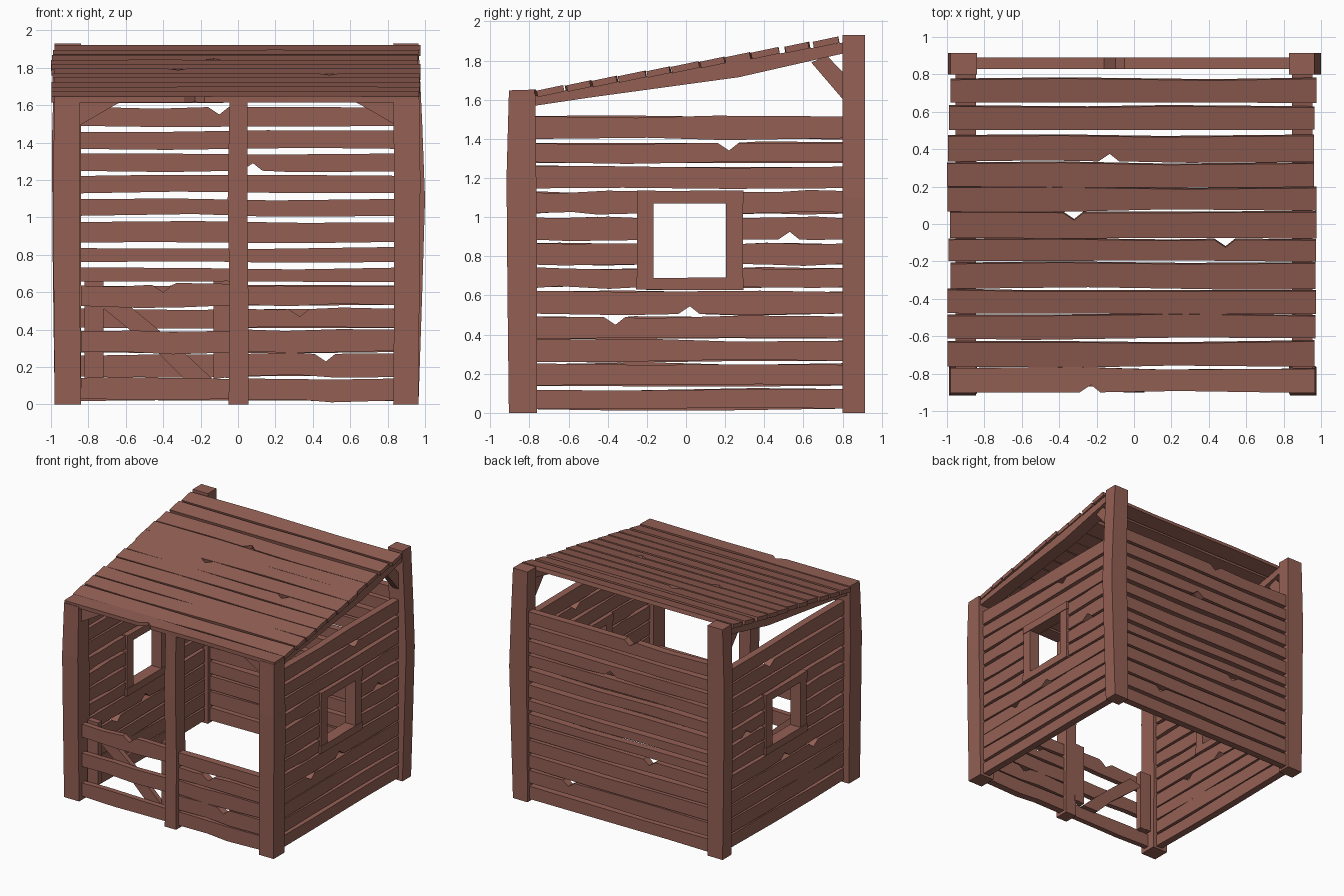
import bpy, bmesh, math, random
from mathutils import Vector

if "Cube" in bpy.data.objects:
    bpy.data.objects.remove(bpy.data.objects["Cube"])

random.seed(7)
wood = bpy.data.materials.new("reddish brown wood")
wood.diffuse_color = (0.292, 0.115, 0.088, 1)
wood.use_nodes = True
wood.node_tree.nodes["Principled BSDF"].inputs["Base Color"].default_value = wood.diffuse_color


def finish(name, bm):
    bmesh.ops.recalc_face_normals(bm, faces=bm.faces)
    me = bpy.data.meshes.new(name)
    bm.to_mesh(me)
    bm.free()
    me.materials.append(wood)
    ob = bpy.data.objects.new(name, me)
    bpy.context.collection.objects.link(ob)
    return ob


def prism(name, outline, t0, t1, place):
    """Extrude a 2D outline from t0 to t1; place maps (u, v, t) to the world."""
    bm = bmesh.new()
    a = [bm.verts.new(place(u, v, t0)) for u, v in outline]
    b = [bm.verts.new(place(u, v, t1)) for u, v in outline]
    n = len(a)
    bm.faces.new(a)
    bm.faces.new(b[::-1])
    for i in range(n):
        bm.faces.new((a[i], a[(i + 1) % n], b[(i + 1) % n], b[i]))
    return finish(name, bm)


def board(name, u0, u1, v0, v1, t0, t1, place, notch=None, wob=0.009):
    """Rough plank: wavy long edges and an optional V notch (u, 'top' or 'bottom')."""
    def edge(v, side):
        pts = [(u0, v + random.uniform(-wob, wob) * 0.5)]
        for f in (0.3, 0.65):
            u = u0 + (u1 - u0) * (f + random.uniform(-0.08, 0.08))
            pts.append((u, v + random.uniform(-wob, wob)))
        pts.append((u1, v + random.uniform(-wob, wob) * 0.5))
        if notch and notch[1] == side:
            c, d = notch[0], -0.04 if side == 'top' else 0.04
            pts = [p for p in pts if abs(p[0] - c) > 0.07]
            pts += [(c - 0.06, v), (c, v + d), (c + 0.05, v)]
            pts.sort()
        return pts
    outline = edge(v0, 'bottom') + edge(v1, 'top')[::-1]
    return prism(name, outline, t0, t1, place)


def xz(u, v, t):
    return Vector((u, t, v))


def yz(side):
    return lambda u, v, t: Vector((side * t, u, v))


def post(name, sections):
    """Hand-hewn post: stacked rectangles (z, x0, x1, y0, y1)."""
    bm = bmesh.new()
    rings = [[bm.verts.new(p) for p in ((x0, y0, z), (x1, y0, z), (x1, y1, z), (x0, y1, z))]
             for z, x0, x1, y0, y1 in sections]
    bm.faces.new(rings[0][::-1])
    bm.faces.new(rings[-1])
    for lo, hi in zip(rings, rings[1:]):
        for i in range(4):
            j = (i + 1) % 4
            bm.faces.new((lo[i], lo[j], hi[j], hi[i]))
    return finish(name, bm)


# Posts, slightly bowed
post("front_left_post", [(0, -.98, -.84, -.905, -.76), (.6, -.985, -.845, -.912, -.76),
                         (1.2, -.99, -.845, -.917, -.765), (1.63, -.98, -.845, -.905, -.77)])
post("front_right_post", [(0, .83, .965, -.905, -.76), (.6, .835, .97, -.912, -.76),
                          (1.2, .835, .975, -.917, -.765), (1.63, .83, .97, -.905, -.77)])
post("back_left_post", [(0, -.98, -.84, .8, .915), (.7, -.99, -.84, .8, .915),
                        (1.4, -.995, -.84, .8, .915), (1.93, -.98, -.84, .8, .915)])
post("back_right_post", [(0, .83, .965, .8, .915), (.6, .835, .985, .8, .915),
                         (1.1, .84, 1.0, .8, .915), (1.5, .84, .985, .8, .915),
                         (1.93, .83, .965, .8, .915)])
post("middle_front_post", [(0, -.05, .055, -.9, -.78), (.6, -.045, .055, -.895, -.775),
                           (1.1, -.055, .05, -.9, -.78), (1.63, -.045, .05, -.895, -.775)])

# Back wall planks
back_rows = [(.02, .13), (.15, .26), (.28, .39), (.41, .51), (.53, .635), (.655, .73),
             (.76, .84), (.87, .975), (1.01, 1.1), (1.13, 1.22), (1.25, 1.345),
             (1.37, 1.46), (1.49, 1.59)]
back_notch = {1: (.47, 'top'), 4: (-.28, 'top'), 10: (.08, 'bottom'), 12: (-.1, 'top')}
for i, (a, b) in enumerate(back_rows):
    board(f"back_wall_plank_{i + 1}", -.86, .86, a, b, .83, .89, xz, back_notch.get(i))

# Side walls with window openings
side_rows = [(.02, .12), (.14, .25), (.265, .37), (.38, .49), (.505, .62), (.64, .74),
             (.76, .865), (.885, .995), (1.02, 1.13), (1.15, 1.26), (1.28, 1.38), (1.4, 1.515)]
side_notch = {3: (-.36, 'top'), 4: (.02, 'bottom'), 10: (.22, 'top')}
for side, label in ((1, "right"), (-1, "left")):
    place = yz(side)
    for i, (a, b) in enumerate(side_rows):
        if 5 <= i <= 8:
            board(f"{label}_wall_plank_{i + 1}_front", -.79, -.22, a, b, .87, .93, place)
            board(f"{label}_wall_plank_{i + 1}_back", .26, .83, a, b, .87, .93, place,
                  (.53, 'bottom') if i == 7 else None)
        else:
            board(f"{label}_wall_plank_{i + 1}", -.79, .83, a, b, .87, .93, place,
                  side_notch.get(i))
    # Window frame
    for part, u0, u1, v0, v1, t in (("front_jamb", -.25, -.165, .64, 1.12, .945),
                                    ("back_jamb", .205, .29, .64, 1.12, .945),
                                    ("sill", -.255, .295, .63, .69, .95),
                                    ("head", -.25, .295, 1.07, 1.135, .95)):
        board(f"{label}_window_{part}", u0, u1, v0, v1, 1.8 - t, t, place, wob=.003)
    # Rafter and braces
    prism(f"{label}_rafter", [(-.8, 1.565), (-.5, 1.61), (.27, 1.715), (.82, 1.84),
                              (.82, 1.895), (-.8, 1.615)], .845, .955, place)
    prism(f"{label}_back_brace", [(.64, 1.79), (.72, 1.825), (.82, 1.72), (.82, 1.58)],
          .87, .93, place)
    prism(f"{label}_front_brace", [(side * u, v) for u, v in
                                   ((.85, 1.49), (.85, 1.62), (.62, 1.62), (.66, 1.6))],
          -.87, -.8, xz)

# Low front wall on the right
low_rows = [(.02, .135), (.15, .27), (.285, .4), (.415, .51), (.53, .635)]
for i, (a, b) in enumerate(low_rows):
    board(f"low_front_plank_{i + 1}", .03, .85, a, b, -.865, -.805, xz,
          {1: (.47, 'top'), 3: (.33, 'top')}.get(i))

# Gate on the left: boards in front, stiles and diagonal behind
for i, (a, b) in enumerate(((.03, .14), (.275, .395), (.525, .64))):
    board(f"gate_board_{i + 1}", -.84, -.03, a, b, -.87, -.825, xz,
          (-.4, 'top') if i == 2 else None, wob=.012)
board("gate_left_stile", -.82, -.72, .14, .66, -.825, -.775, xz, wob=.004)
board("gate_right_stile", -.13, -.035, .14, .66, -.825, -.775, xz, wob=.004)
prism("gate_diagonal", [(-.74, .53), (-.58, .4), (-.43, .28), (-.28, .13),
                        (-.13, .13), (-.3, .29), (-.45, .42), (-.62, .56)], -.825, -.785, xz)

# Roof planks, climbing toward the back
roof_rows = [(-.9, -.77), (-.765, -.63), (-.615, -.49), (-.48, -.355), (-.345, -.21),
             (-.2, -.085), (-.075, .06), (.07, .19), (.2, .325), (.335, .47), (.505, .625),
             (.65, .775)]
roof_notch = {0: (-.23, 'bottom'), 5: (.49, 'top'), 6: (-.32, 'top'), 9: (-.13, 'bottom')}
for i, (a, b) in enumerate(roof_rows):
    slope = 0.03 if i == 0 else 0.21
    top = 1.648 if i == 0 else 1.645 + 0.177 * (a + .77)

    def tilted(u, v, t, a=a, top=top, slope=slope):
        return Vector((u, v - t * slope, top + (v - a) * slope + t))
    board(f"roof_plank_{i + 1}", -.98 - random.uniform(0, .02), .96 + random.uniform(0, .018),
          a, b, -.033, 0, tilted, roof_notch.get(i))
